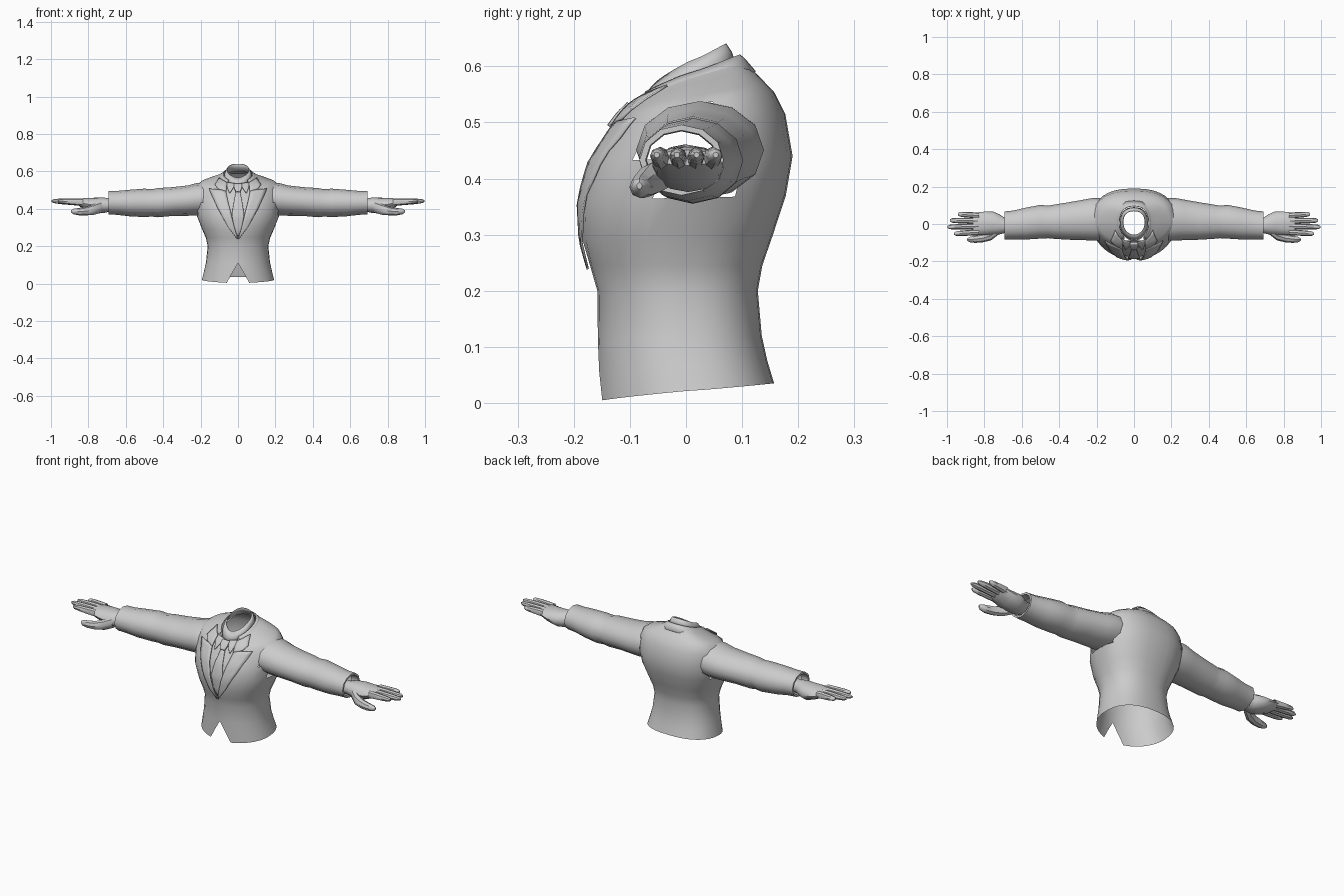
import bpy, math
from mathutils import Vector
from mathutils.bvhtree import BVHTree

if "Cube" in bpy.data.objects:
    bpy.data.objects.remove(bpy.data.objects["Cube"])


def make(name, verts, faces, mirror=True, thick=0):
    me = bpy.data.meshes.new(name)
    me.from_pydata(verts, [], faces)
    ob = bpy.data.objects.new(name, me)
    bpy.context.collection.objects.link(ob)
    if mirror:
        m = ob.modifiers.new("mirror", 'MIRROR')
        m.use_clip = True
    if thick:
        s = ob.modifiers.new("thickness", 'SOLIDIFY')
        s.thickness, s.offset = thick, 0
    return ob


def grid_faces(rows, cols):
    return [(r * cols + c, r * cols + c + 1, (r + 1) * cols + c + 1, (r + 1) * cols + c)
            for r in range(rows - 1) for c in range(cols - 1)]


def half_rings(rings, n=16, closed=False):
    """Right half of stacked rings: z front, z back, half width, y front, y back, gap."""
    verts = []
    for zf, zb, w, yf, yb, gap in rings:
        a0 = 0 if closed else math.asin(gap / w)
        mid, d = (yf + yb) / 2, (yb - yf) / 2
        for i in range(n + 1):
            a = a0 + (math.pi - a0) * i / n
            c, s = math.cos(a), max(0, math.sin(a))
            if i == n:
                s = 0
            e = 0.82 if c < 0 else 1
            y = mid - d * math.copysign(abs(c) ** e, c)
            verts.append((w * s ** e, y, zf + (zb - zf) * ((1 - c) / 2) ** 0.8))
    return verts, grid_faces(len(rings), n + 1)


def tube(name, sections, n=12, cap=False):
    """Loft along x: x, y, z, y radius, z radius."""
    verts = [(x, y + ry * math.cos(2 * math.pi * i / n), z + rz * math.sin(2 * math.pi * i / n))
             for x, y, z, ry, rz in sections for i in range(n)]
    k = len(sections)
    faces = [(r * n + i, r * n + (i + 1) % n, (r + 1) * n + (i + 1) % n, (r + 1) * n + i)
             for r in range(k - 1) for i in range(n)]
    if cap:
        faces.append(tuple(range((k - 1) * n, k * n)))
    return make(name, verts, faces)


# Jacket body
BODY = [(.003, .035, .193, -.157, .157, .06), (.055, .075, .182, -.157, .145, .032),
        (.11, .12, .171, -.157, .135, 0), (.2, .2, .162, -.158, .128, 0),
        (.245, .245, .172, -.171, .136, 0), (.29, .30, .194, -.185, .155, .018),
        (.36, .37, .222, -.19, .178, .035), (.43, .44, .23, -.172, .19, .052),
        (.485, .515, .225, -.137, .177, .065), (.508, .553, .212, -.12, .158, .063),
        (.517, .572, .19, -.112, .14, .06), (.528, .598, .115, -.10, .115, .055),
        (.535, .615, .082, -.095, .097, .05)]
verts, faces = half_rings(BODY)


def in_armhole(f):
    x, y, z = sum((Vector(verts[i]) for i in f), Vector()) / 4
    return x > .17 and ((y - .022) / .095) ** 2 + ((z - .45) / .075) ** 2 < 1


make("jacket_body", verts, [f for f in faces if not in_armhole(f)])

# Ungapped front surface that the lapels, shirt and tie are laid on
cv, cf = half_rings(BODY, closed=True)
surface = BVHTree.FromPolygons(cv, cf)


def on_front(x, z, off):
    p, nrm, _, _ = surface.ray_cast(Vector((max(abs(x), 1e-4), -1, z)), Vector((0, 1, 0)))
    if p is None or p.y > .08:
        p, nrm, _, _ = surface.find_nearest(Vector((abs(x), -.1, z)))
    if nrm.y > 0:
        nrm = -nrm
    p = p + nrm * off
    return (0 if x == 0 else math.copysign(abs(p.x), x), p.y, p.z)


def panel(name, inner, outer, off, across=4, sub=3, thick=.004):
    """Cloth strip between two (x, z) edges, laid on the chest."""
    def dense(e):
        return [Vector(a).lerp(Vector(b), k / sub) for a, b in zip(e, e[1:]) for k in range(sub)] + [Vector(e[-1])]
    A, B = dense(inner), dense(outer)
    vs = []
    for a, b in zip(A, B):
        for k in range(across + 1):
            q = a.lerp(b, k / across)
            vs.append(on_front(q.x, q.y, off))
    return make(name, vs, grid_faces(len(A), across + 1), thick=thick)


panel("lapel", [(.001, .245), (.018, .30), (.038, .38), (.055, .45), (.064, .495)],
      [(.004, .24), (.055, .31), (.105, .40), (.138, .47), (.152, .505)], .006)
panel("collar_leaf", [(.062, .49), (.06, .515), (.058, .535)],
      [(.105, .503), (.122, .525), (.098, .56)], .007)
panel("shirt_front", [(0, .24), (0, .32), (0, .40), (0, .48), (0, .53)],
      [(.02, .24), (.045, .32), (.062, .40), (.078, .48), (.078, .53)], -.012, thick=0)
panel("tie_blade", [(0, .255), (0, .30), (0, .37), (0, .44), (0, .495)],
      [(.004, .255), (.022, .30), (.033, .37), (.022, .44), (.011, .495)], -.003)
panel("tie_knot", [(0, .49), (0, .51), (0, .53)],
      [(.012, .49), (.02, .51), (.02, .53)], .003, thick=.012)
panel("shirt_collar_wing", [(.016, .535), (.022, .515), (.042, .485)],
      [(.062, .54), (.058, .515), (.046, .483)], .002)

# Jacket collar and shirt neckband rings
for name, rings in (
        ("jacket_collar", [(.515, .59, .112, -.11, .123, .07), (.53, .612, .088, -.10, .104, .058),
                           (.54, .62, .078, -.093, .095, .05)]),
        ("shirt_neckband", [(.52, .60, .074, -.088, .088, 0), (.545, .625, .068, -.075, .08, 0),
                            (.565, .64, .058, -.058, .07, 0)])):
    v, f = half_rings(rings)
    make(name, v, f, thick=.004)

# Sleeves with a turned-in cuff
tube("sleeve", [(.185, .025, .453, .113, .086), (.22, .025, .451, .114, .087),
                (.27, .022, .444, .108, .081), (.35, .016, .439, .10, .077),
                (.43, .012, .433, .091, .078), (.46, .011, .432, .087, .073),
                (.50, .012, .432, .09, .076), (.58, .002, .431, .085, .071),
                (.645, -.005, .432, .077, .064), (.692, -.008, .433, .075, .063),
                (.692, -.008, .433, .064, .053), (.65, -.008, .433, .062, .051)])

# Hands
tube("palm", [(.64, -.01, .42, .036, .032), (.69, -.008, .42, .04, .036),
              (.72, -.002, .419, .054, .042), (.755, .004, .418, .063, .042),
              (.80, .003, .424, .063, .034), (.845, .001, .434, .06, .022),
              (.86, .001, .437, .054, .014)], 12, True)
for name, y0, y1, tip in (("index_finger", -.044, -.052, .962), ("middle_finger", -.013, -.016, .997),
                          ("ring_finger", .017, .019, .985), ("little_finger", .045, .053, .942)):
    span = tip - .83
    tube(name, [(.83 + span * t, y0 + (y1 - y0) * t, .436 + .006 * t, ry, rz)
                for t, ry, rz in ((0, .016, .02), (.35, .0155, .018), (.7, .0145, .015),
                                  (.92, .012, .011), (1, .005, .005))], 8, True)
tube("thumb", [(.725, -.035, .412, .022, .03), (.765, -.062, .398, .026, .029),
               (.81, -.076, .388, .022, .023), (.85, -.081, .385, .02, .02),
               (.88, -.083, .386, .014, .015), (.892, -.083, .387, .005, .006)], 8, True)

# Smooth shading with crisp creases
for ob in bpy.context.collection.objects:
    ob.select_set(True)
    bpy.context.view_layer.objects.active = ob
bpy.ops.object.shade_smooth_by_angle(angle=math.radians(40))
